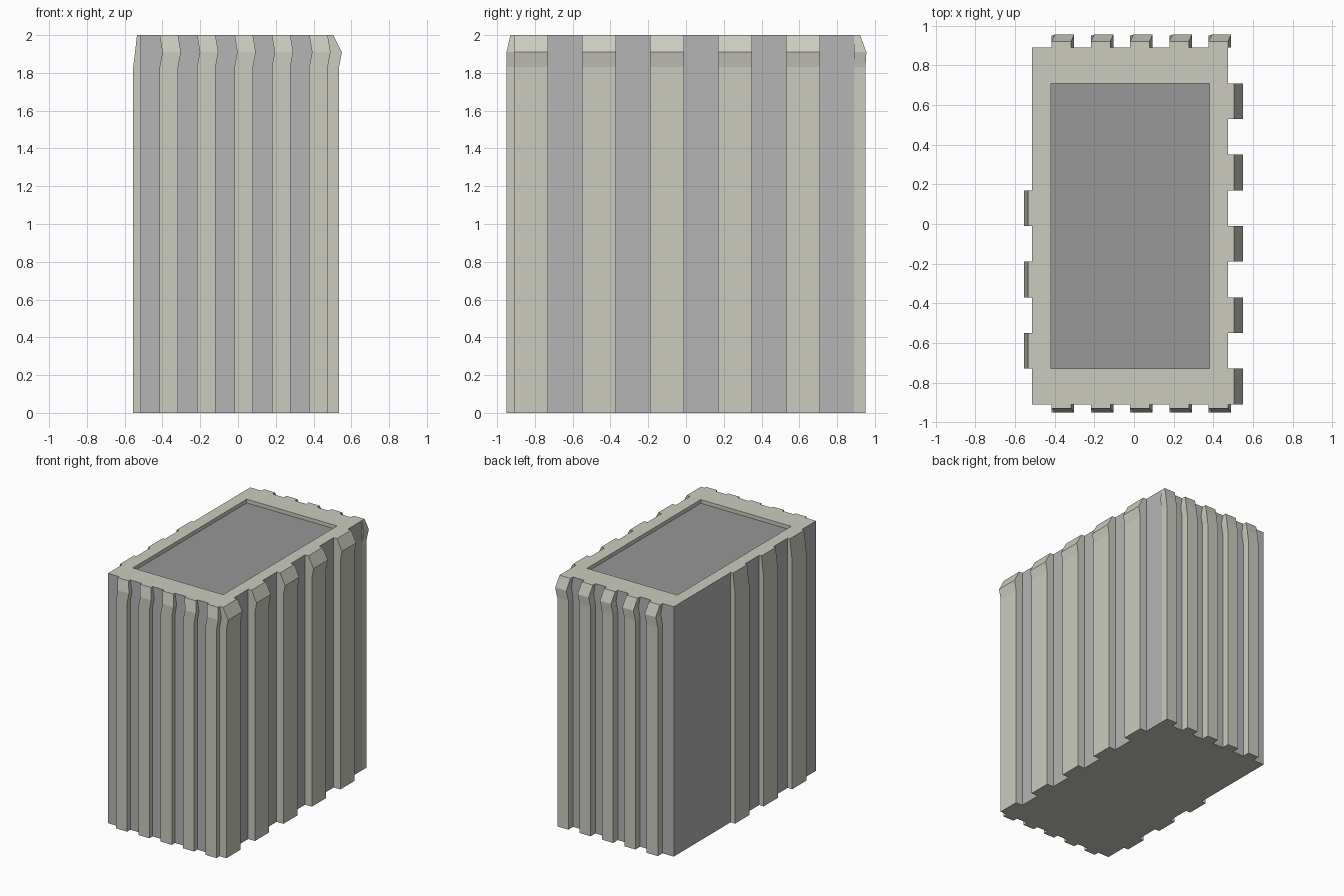
import bpy, bmesh

if "Cube" in bpy.data.objects:
    bpy.data.objects.remove(bpy.data.objects["Cube"])


def material(name, rgb):
    m = bpy.data.materials.new(name)
    m.diffuse_color = (*rgb, 1)
    m.use_nodes = True
    m.node_tree.nodes["Principled BSDF"].inputs["Base Color"].default_value = m.diffuse_color
    return m


TRIM = material("trim", (0.60, 0.60, 0.53))
PANEL = material("panel", (0.46, 0.46, 0.47))
ROOF = material("roof", (0.31, 0.31, 0.31))


def loft(name, rings, mats=(TRIM,), side_index=None, cap_index=0):
    """Closed solid through rectangles (x0, x1, y0, y1, z), bottom to top."""
    bm = bmesh.new()
    loops = [[bm.verts.new(c) for c in
              ((x0, y0, z), (x1, y0, z), (x1, y1, z), (x0, y1, z))]
             for x0, x1, y0, y1, z in rings]
    bm.faces.new(loops[0][::-1])
    bm.faces.new(loops[-1]).material_index = cap_index
    for k in range(len(loops) - 1):
        a, b = loops[k], loops[k + 1]
        for i in range(4):
            j = (i + 1) % 4
            f = bm.faces.new((a[i], a[j], b[j], b[i]))
            f.material_index = side_index[k] if side_index else 0
    me = bpy.data.meshes.new(name)
    bm.to_mesh(me)
    bm.free()
    for m in mats:
        me.materials.append(m)
    ob = bpy.data.objects.new(name, me)
    bpy.context.collection.objects.link(ob)
    return ob


# Main block with the sunken roof
X0, X1, Y0, Y1 = -0.515, 0.475, -0.91, 0.89
roof = (-0.42, 0.38, -0.73, 0.71)
loft("building_block",
     [(X0, X1, Y0, Y1, 0), (X0, X1, Y0, Y1, 2), (*roof, 2), (*roof, 1.97)],
     (TRIM, PANEL, ROOF), (1, 0, 0), 2)

HEIGHTS = (0, 1.83, 1.91, 2)
SHIFT = (0, 0, 0.015, 0)      # sideways kink near the top of the ribs

# Front and back ribs
for i in range(5):
    a = -0.415 + 0.198 * i
    b = a + 0.098
    loft("front_rib", [(a + s, b + s, y, Y0, z) for s, z, y in
                       zip(SHIFT, HEIGHTS, (-0.95, -0.95, -0.95, -0.93))])
    loft("back_rib", [(a + s, b + s, Y1, y, z) for s, z, y in
                      zip(SHIFT, HEIGHTS, (0.95, 0.95, 0.955, 0.922))])

# Right side ribs
for i in range(5):
    a = -0.91 + 0.36 * i
    loft("right_rib", [(X1, x, a, a + 0.18, z) for z, x in
                       zip(HEIGHTS, (0.535, 0.535, 0.55, 0.505))])

# Left side ribs, leaving the rear part plain
for i in range(3):
    a = -0.73 + 0.36 * i
    loft("left_rib", [(x, X0, a, a + 0.18, z) for z, x in
                      zip(HEIGHTS, (-0.555, -0.555, -0.545, -0.535))])
